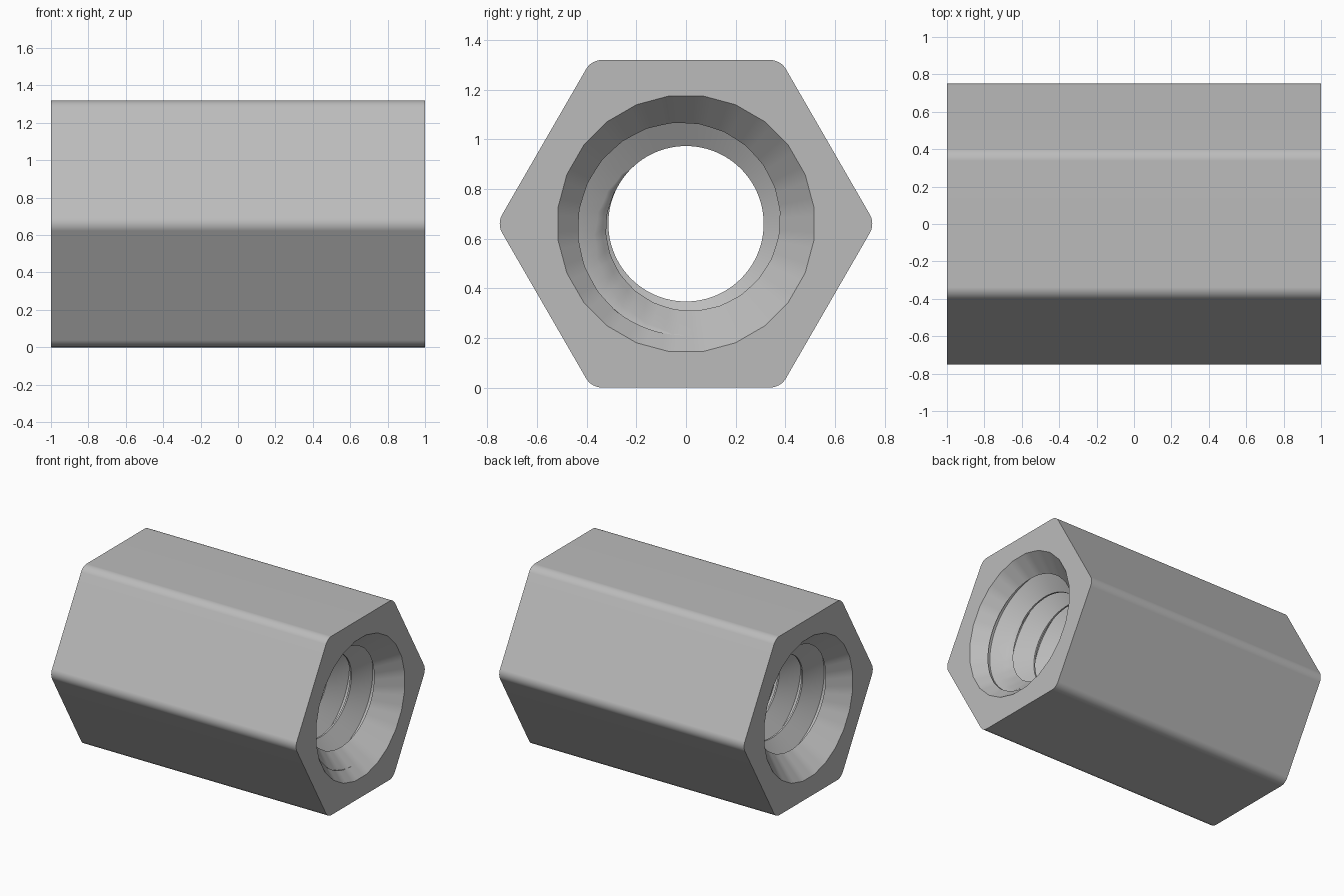
import bpy, bmesh
from math import pi, sin, cos, tan, radians, floor

cube = bpy.data.objects.get("Cube")
if cube:
    bpy.data.objects.remove(cube)

HALF, MID = 1.0, 0.66            # half length, axis height
APOTHEM, ROUND = 0.66, 0.075     # hexagon flats and corner radius
CREST, ROOT, PITCH = 0.313, 0.45, 0.19
MOUTH, SLOPE = 0.515, 0.9        # countersink radius and taper
COLUMNS, SIDES = 96, 24
START = 0.883                    # axial phase of the thread
# one pitch of the thread: axial offset, radius
PROFILE = [(0, CREST), (0.012, CREST), (0.091, ROOT), (0.111, ROOT)]


def countersink(x, a):
    """Radius of the faceted cone at either end."""
    step = 2 * pi / SIDES
    local = (a - pi / 2 + step / 2) % step - step / 2
    return (MOUTH - SLOPE * (HALF - abs(x))) / cos(local)


def bore_column(a):
    """Thread section at one angle, cut by the countersinks."""
    knots = [(START + PITCH * (k + a / (2 * pi)) + dx, r)
             for k in range(-14, 4) for dx, r in PROFILE]
    knots = [(x, r) for x, r in knots]
    points = []
    for (x0, r0), (x1, r1) in zip(knots, knots[1:]):
        f0, f1 = r0 - countersink(x0, a), r1 - countersink(x1, a)
        t = f0 / (f0 - f1) if f0 * f1 < 0 else 0.5
        for s in (0, t):
            x = max(-HALF, min(HALF, x0 + (x1 - x0) * s))
            points.append((x, max(r0 + (r1 - r0) * s, countersink(x, a))))
    return points


def add_grid(bm, columns):
    """Skin a list of equally long point columns with quads."""
    rows = [[bm.verts.new(p) for p in col] for col in columns]
    for c0, c1 in zip(rows, rows[1:]):
        for i in range(len(c0) - 1):
            bm.faces.new((c0[i], c1[i], c1[i + 1], c0[i + 1]))


bm = bmesh.new()

# Threaded bore with countersunk mouths
angles = [2 * pi * (j + 0.0) / COLUMNS + pi / SIDES for j in range(COLUMNS + 1)]
add_grid(bm, [[(x, r * cos(a), MID + r * sin(a)) for x, r in bore_column(a)]
              for a in angles])

# Hexagonal sides with rounded corners
outline = []
reach = (APOTHEM - ROUND) / cos(pi / 6)
for k in range(6):
    for s in range(-3, 4):
        a = k * pi / 3 + s * pi / 18
        outline.append((reach * cos(k * pi / 3) + ROUND * cos(a),
                        MID + reach * sin(k * pi / 3) + ROUND * sin(a)))
outline.append(outline[0])
add_grid(bm, [[(-HALF, y, z), (HALF, y, z)] for y, z in outline])
bmesh.ops.remove_doubles(bm, verts=bm.verts, dist=0.0001)

# Flat end faces between the hexagon and the mouths
for end in (-HALF, HALF):
    rim = [e for e in bm.edges if e.is_boundary
           and all(abs(v.co.x - end) < 0.001 for v in e.verts)]
    bmesh.ops.triangle_fill(bm, edges=rim, use_beauty=True, normal=(end, 0, 0))
bmesh.ops.recalc_face_normals(bm, faces=bm.faces)

mesh = bpy.data.meshes.new("hex_coupling_nut")
bm.to_mesh(mesh)
bm.free()
nut = bpy.data.objects.new("hex_coupling_nut", mesh)
bpy.context.collection.objects.link(nut)

steel = bpy.data.materials.new("plain_grey_steel")
steel.use_nodes = True
steel.diffuse_color = (0.5, 0.5, 0.5, 1)
steel.node_tree.nodes["Principled BSDF"].inputs["Base Color"].default_value = (0.5, 0.5, 0.5, 1)
mesh.materials.append(steel)

# Smooth corners and bore, crisp edges elsewhere
bpy.ops.object.select_all(action="DESELECT")
nut.select_set(True)
bpy.context.view_layer.objects.active = nut
bpy.ops.object.shade_smooth_by_angle(angle=radians(30))
weighted = nut.modifiers.new("even_flats", "WEIGHTED_NORMAL")
weighted.keep_sharp = True
